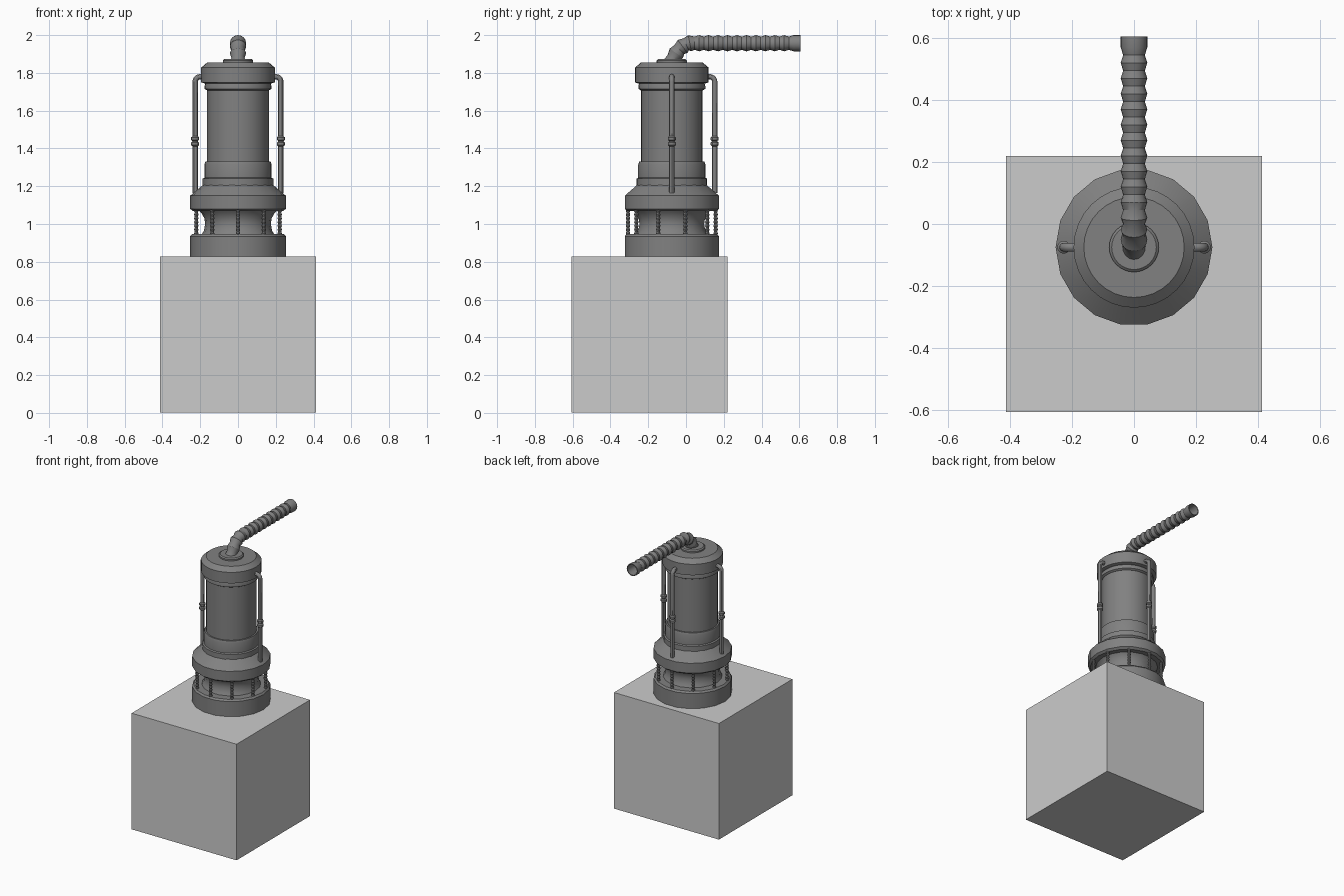
import bpy, bmesh, math
from mathutils import Vector

if "Cube" in bpy.data.objects:
    bpy.data.objects.remove(bpy.data.objects["Cube"])

CY = -0.075                                   # pump axis position in y
dark = bpy.data.materials.new("dark_metal")
dark.diffuse_color = (0.22, 0.22, 0.22, 1)
dark.use_nodes = True
dark.node_tree.nodes["Principled BSDF"].inputs["Base Color"].default_value = dark.diffuse_color


def finish(name, bm, mat=dark, smooth=True):
    bmesh.ops.recalc_face_normals(bm, faces=bm.faces)
    me = bpy.data.meshes.new(name)
    bm.to_mesh(me)
    bm.free()
    ob = bpy.data.objects.new(name, me)
    bpy.context.collection.objects.link(ob)
    if mat:
        me.materials.append(mat)
    if smooth:
        bpy.ops.object.select_all(action='DESELECT')
        ob.select_set(True)
        bpy.context.view_layer.objects.active = ob
        bpy.ops.object.shade_smooth_by_angle(angle=math.radians(30))
    return ob


def tube(bm, rings, sides):
    """Skin rings given as (centre, direction, radius) and cap both ends."""
    loops = []
    for c, d, r in rings:
        d = Vector(d).normalized()
        u = Vector((1, 0, 0)) if abs(d.x) < 0.7 else Vector((0, 1, 0))
        u = (u - d * u.dot(d)).normalized()
        v = d.cross(u)
        loops.append([bm.verts.new(Vector(c) + r * (math.cos(a) * u + math.sin(a) * v))
                      for a in (2 * math.pi * i / sides for i in range(sides))])
    for a, b in zip(loops, loops[1:]):
        for i in range(sides):
            j = (i + 1) % sides
            bm.faces.new((a[i], a[j], b[j], b[i]))
    bm.faces.new(loops[0][::-1])
    bm.faces.new(loops[-1])


def lathe(name, profile, sides):
    bm = bmesh.new()
    tube(bm, [((0, CY, z), (0, 0, 1), r) for r, z in profile], sides)
    return finish(name, bm)


# Plinth block
bm = bmesh.new()
bmesh.ops.create_cube(bm, size=0.826)
bmesh.ops.translate(bm, verts=bm.verts, vec=(0, -0.193, 0.415))
finish("plinth", bm, None, False)

# Base ring, waisted core and flared shoulder
lathe("base_ring", [(0.253, 0.826), (0.253, 0.935), (0.243, 0.947), (0.18, 0.947)], 18)
lathe("intake_core", [(0.195, 0.94), (0.18, 0.965), (0.174, 1.0), (0.178, 1.03),
                      (0.195, 1.06), (0.215, 1.08)], 18)
lathe("shoulder", [(0.20, 1.068), (0.238, 1.068), (0.253, 1.08), (0.253, 1.15),
                   (0.185, 1.208), (0.17, 1.208)], 18)

# Barrel with stepped lower collar and upper lip
lathe("lower_collar", [(0.187, 1.2), (0.187, 1.24), (0.178, 1.245), (0.178, 1.315),
                       (0.173, 1.33), (0.16, 1.33)], 32)
lathe("barrel", [(0.163, 1.3), (0.163, 1.72)], 32)
lathe("upper_lip", [(0.165, 1.708), (0.177, 1.715), (0.177, 1.73), (0.172, 1.75)], 32)

# Cap and hose flange
lathe("cap", [(0.175, 1.743), (0.195, 1.75), (0.195, 1.828), (0.162, 1.856)], 32)
lathe("hose_flange", [(0.08, 1.85), (0.08, 1.866), (0.072, 1.873), (0.05, 1.873)], 32)

# Ribbed bolts around the intake
bm = bmesh.new()
for k in range(10):
    a = math.radians(-90 + 36 * k)
    x, y = 0.232 * math.cos(a), CY + 0.232 * math.sin(a)
    n = 14
    tube(bm, [((x, y, 0.94 + 0.14 * i / n), (0, 0, 1), 0.012 if i % 2 else 0.008)
              for i in range(n + 1)], 8)
finish("intake_bolts", bm)

# Side pipes: left, right and back, each with an elbow and two coupling beads
for name, ang in (("right_pipe", 0), ("back_pipe", 90), ("left_pipe", 180)):
    a = math.radians(ang)
    out = Vector((math.cos(a), math.sin(a), 0))
    up = Vector((0, 0, 1))

    def at(r, z):
        return Vector((0, CY, z)) + out * r

    rings = [(at(0.18, 1.78), out, 0.014)]
    for i in range(6):                        # elbow
        t = math.radians(90 - 18 * i)
        rings.append((at(0.2 + 0.027 * math.cos(t), 1.753 + 0.027 * math.sin(t)),
                      out * math.sin(t) - up * math.cos(t), 0.014))
    for zc in (1.452, 1.424):                 # beads
        for dz, r in ((0.013, 0.014), (0.007, 0.021), (-0.007, 0.021), (-0.013, 0.014)):
            rings.append((at(0.227, zc + dz), -up, r))
    rings.append((at(0.227, 1.165), -up, 0.014))
    bm = bmesh.new()
    # consistent ring orientation: side vector perpendicular to the bend plane
    side = out.cross(up)
    loops = []
    for c, d, r in rings:
        v = Vector(d).normalized().cross(side)
        loops.append([bm.verts.new(c + r * (math.cos(q) * side + math.sin(q) * v))
                      for q in (math.pi * i / 6 for i in range(12))])
    for p, q in zip(loops, loops[1:]):
        for i in range(12):
            j = (i + 1) % 12
            bm.faces.new((p[i], p[j], q[j], q[i]))
    bm.faces.new(loops[0])
    bm.faces.new(loops[-1])
    finish(name, bm)

# Corrugated hose: bend out of the cap, then straight back, hollow at its end
p0, p1, p2 = Vector((0, -0.08, 1.85)), Vector((0, -0.04, 1.945)), Vector((0, 0.02, 1.957))
rings = []
for i in range(7):
    t = i / 6
    c = p0 * (1 - t) ** 2 + p1 * 2 * t * (1 - t) + p2 * t * t
    d = (p1 - p0) * (1 - t) + (p2 - p1) * t
    rings.append((c, d, 0.035 if i % 2 else 0.043))
back = Vector((0, 1, 0))
for i in range(1, 23):
    rings.append((Vector((0, 0.02 + 0.025 * i, 1.957)), back, 0.035 if i % 2 else 0.043))
rings += [(Vector((0, y, 1.957)), back, r)
          for y, r in ((0.605, 0.043), (0.605, 0.037), (0.5, 0.032))]
bm = bmesh.new()
tube(bm, rings, 16)
finish("hose", bm)
